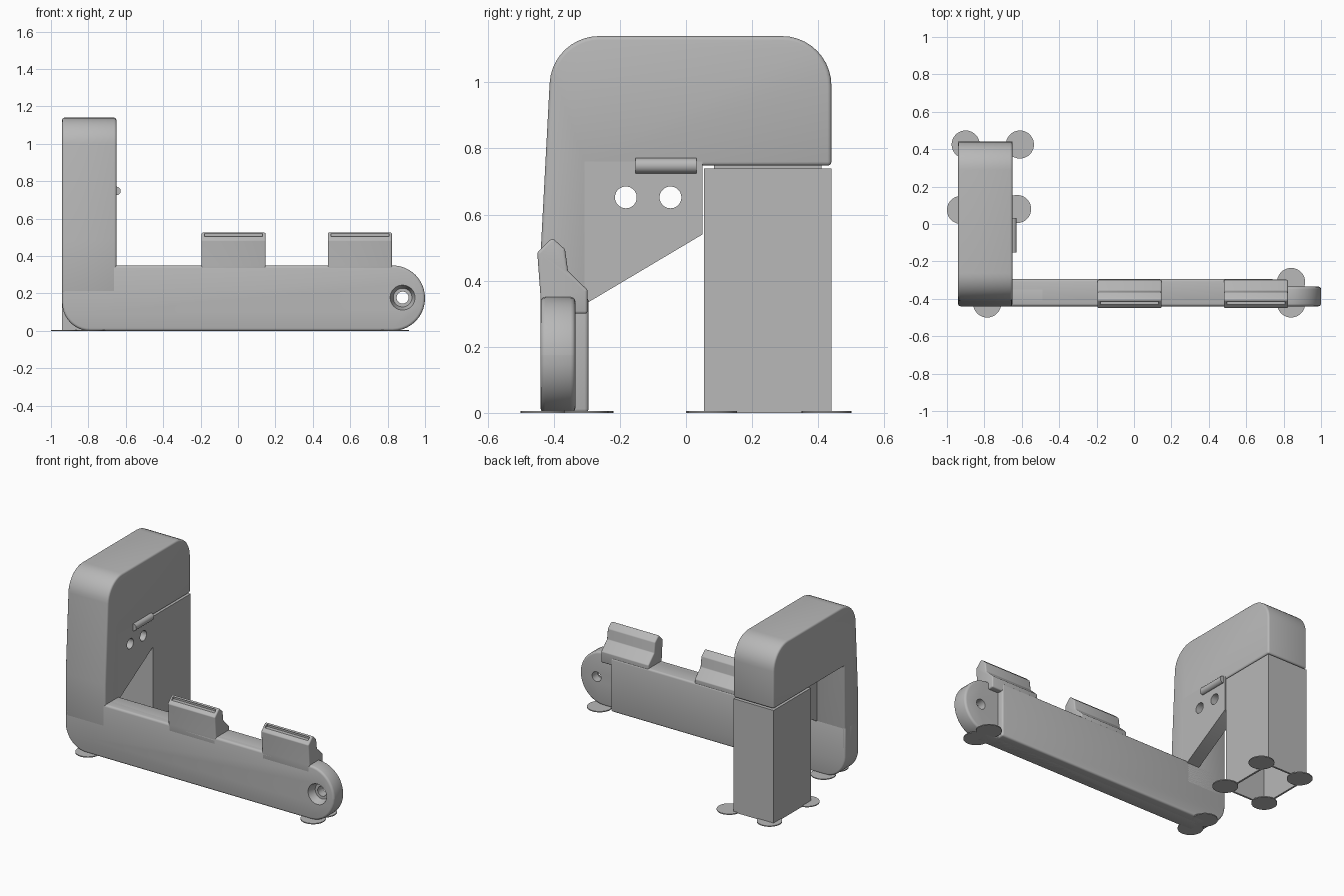
import bpy, bmesh, math
from mathutils import Vector, Matrix

cube = bpy.data.objects.get("Cube")
if cube:
    bpy.data.objects.remove(cube)

grey = bpy.data.materials.new("plain grey")
grey.use_nodes = True
grey.diffuse_color = (0.48, 0.48, 0.48, 1)
grey.node_tree.nodes["Principled BSDF"].inputs["Base Color"].default_value = grey.diffuse_color


def fillet(corners, steps=10):
    """Turn (u, v, radius) corners into an outline with rounded corners."""
    out = []
    for i, (u, v, r) in enumerate(corners):
        p = Vector((u, v))
        if r == 0:
            out.append(p)
            continue
        a = (Vector(corners[i - 1][:2]) - p).normalized()
        b = (Vector(corners[(i + 1) % len(corners)][:2]) - p).normalized()
        half = a.angle(b) / 2
        centre = p + (a + b).normalized() * r / math.sin(half)
        start = p + a * r / math.tan(half) - centre
        end = p + b * r / math.tan(half) - centre
        sweep = start.angle_signed(end)
        for k in range(steps + 1):
            t = -sweep * k / steps
            out.append(centre + Matrix.Rotation(t, 2) @ start)
    return out


def finish(name, bm):
    bmesh.ops.recalc_face_normals(bm, faces=bm.faces)
    mesh = bpy.data.meshes.new(name)
    bm.to_mesh(mesh)
    bm.free()
    mesh.materials.append(grey)
    ob = bpy.data.objects.new(name, mesh)
    bpy.context.collection.objects.link(ob)
    return ob


def select(ob):
    bpy.ops.object.select_all(action='DESELECT')
    ob.select_set(True)
    bpy.context.view_layer.objects.active = ob


def prism(name, corners, axis, lo, hi):
    """Extrude an outline along x (outline in y, z) or along y (outline in x, z)."""
    bm = bmesh.new()
    place = (lambda p: (lo, p.x, p.y)) if axis == 'x' else (lambda p: (p.x, lo, p.y))
    face = bm.faces.new([bm.verts.new(place(p)) for p in fillet(corners)])
    moved = bmesh.ops.extrude_face_region(bm, geom=[face])["geom"]
    shift = Vector((hi - lo, 0, 0)) if axis == 'x' else Vector((0, hi - lo, 0))
    bmesh.ops.translate(bm, vec=shift, verts=[g for g in moved if isinstance(g, bmesh.types.BMVert)])
    return finish(name, bm)


def rect(u0, u1, v0, v1):
    return [(u0, v0, 0), (u1, v0, 0), (u1, v1, 0), (u0, v1, 0)]


def round_bar(name, centre, r1, r2, length, axis='z', sides=40):
    bm = bmesh.new()
    bmesh.ops.create_cone(bm, cap_ends=True, segments=sides, radius1=r1, radius2=r2, depth=length)
    turn = {'x': Matrix.Rotation(math.pi / 2, 4, 'Y'),
            'y': Matrix.Rotation(-math.pi / 2, 4, 'X'), 'z': Matrix()}[axis]
    bmesh.ops.transform(bm, matrix=Matrix.Translation(centre) @ turn, verts=bm.verts)
    return finish(name, bm)


def apply(ob, mod):
    select(ob)
    bpy.ops.object.modifier_apply(modifier=mod.name)


def soften(ob, width):
    mod = ob.modifiers.new("soft edges", 'BEVEL')
    mod.width, mod.segments = width, 3
    mod.limit_method, mod.angle_limit = 'ANGLE', math.radians(35)
    apply(ob, mod)


def cut(ob, cutter):
    mod = ob.modifiers.new("cut", 'BOOLEAN')
    mod.operation, mod.solver, mod.object = 'DIFFERENCE', 'EXACT', cutter
    apply(ob, mod)
    bpy.data.objects.remove(cutter)


X0, X1 = -0.94, -0.65
FRONT, BACK = -0.44, -0.295

# Tower: front leg, rounded top and overhang
tower = prism("tower_frame", [
    (FRONT, 0.2, 0), (FRONT, 0.48, 0), (-0.405, 1.14, 0.15), (0.44, 1.14, 0.15),
    (0.44, 0.748, 0), (BACK, 0.748, 0), (BACK, 0.2, 0)], 'x', X0, X1)
soften(tower, 0.012)

# Thin side web with two screw holes and a small half-round rib
web = prism("tower_web", [
    (0.05, 0.78, 0), (0.05, 0.54, 0), (BACK, 0.335, 0), (-0.33, 0.335, 0), (-0.33, 0.78, 0)],
    'x', X1 - 0.09, X1)
for y in (-0.182, -0.047):
    cut(web, round_bar("hole_cutter", (X1, y, 0.652), 0.033, 0.033, 0.5, 'x'))
round_bar("web_rib", (X1, -0.06, 0.748), 0.023, 0.023, 0.185, 'y', 24)

# Horizontal arm with a rounded end and a countersunk hole
arm = prism("arm", [
    (X0, 0, 0.15), (1, 0, 0.174), (1, 0.35, 0.174), (X0, 0.35, 0)], 'y', FRONT, -0.335)
soften(arm, 0.014)
cut(arm, round_bar("sink_cutter", (0.88, FRONT + 0.02, 0.178), 0.07, 0.05, 0.06, 'y'))
cut(arm, round_bar("bolt_cutter", (0.88, -0.39, 0.178), 0.032, 0.032, 0.4, 'y'))
arm_back = prism("arm_back", [
    (X0, 0, 0.15), (0.75, 0, 0), (0.75, 0.35, 0), (X0, 0.35, 0)], 'y', -0.42, BACK)
soften(arm_back, 0.012)

# Two clips on the arm, each with a slot along its upper front edge
clips = []
for side, x in (("inner", -0.195), ("outer", 0.48)):
    end = x + 0.343
    clip = prism(side + "_clip", [
        (FRONT, 0.3, 0), (FRONT, 0.35, 0), (-0.45, 0.485, 0.01), (-0.405, 0.53, 0.012),
        (-0.366, 0.495, 0.012), (-0.357, 0.43, 0.01), (-0.298, 0.372, 0.01), (-0.298, 0.3, 0)],
        'x', x, end)
    soften(clip, 0.008)
    cut(clip, prism("slot_cutter", rect(-0.47, -0.405, 0.504, 0.521), 'x', x + 0.016, end - 0.016))
    clips.append(clip)

# Hollow rear column below the overhang, with a thin contact sheet on top
column = prism("support_column", rect(X0, X1, 0, 0.74), 'y', 0.055, 0.44)
cut(column, prism("column_cutter", rect(X0 + 0.012, X1 - 0.012, -0.1, 0.728), 'y', 0.067, 0.428))
prism("contact_sheet", rect(X0 + 0.03, X1 - 0.03, 0.738, 0.75), 'y', 0.085, 0.41)

# Flat round feet
feet = [(-0.9, 0.425), (-0.61, 0.425), (-0.925, 0.075), (-0.625, 0.08),
        (-0.785, -0.425), (-0.785, -0.295), (0.84, -0.425), (0.84, -0.31)]
for i, (x, y) in enumerate(feet):
    round_bar(f"foot_{i + 1}", (x, y, 0.003), 0.075, 0.075, 0.006)

for ob in bpy.context.collection.objects:
    if ob.type == 'MESH' and ob.data.materials and ob.data.materials[0] == grey:
        select(ob)
        bpy.ops.object.shade_smooth_by_angle(angle=math.radians(35))
